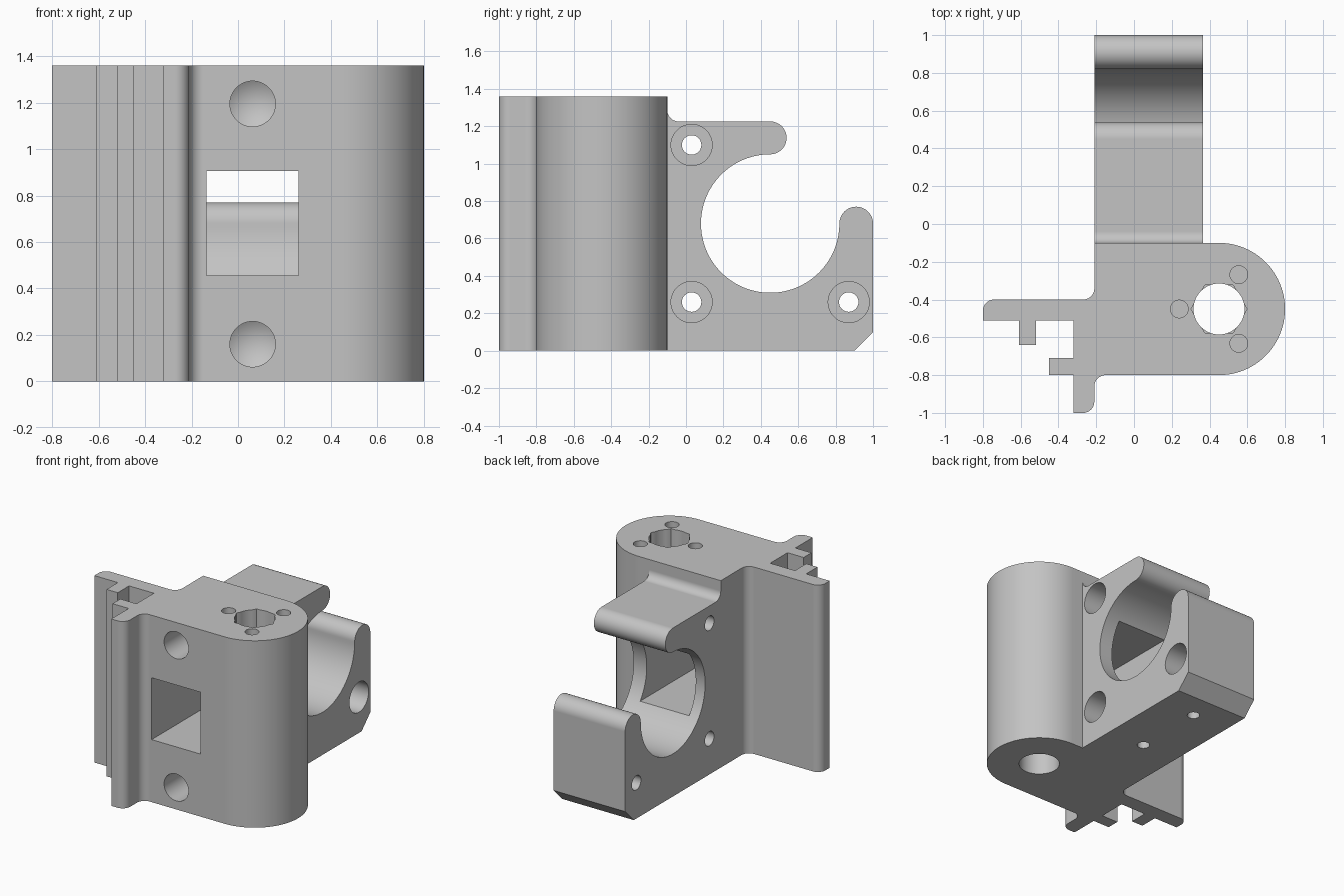
import bpy, bmesh
from math import cos, sin, radians, pi
from mathutils import Matrix, Vector

old = bpy.data.objects.get("Cube")
if old:
    bpy.data.objects.remove(old, do_unlink=True)

grey = bpy.data.materials.new("plain grey")
grey.use_nodes = True
COLOUR = (0.55, 0.55, 0.55, 1)
grey.diffuse_color = COLOUR
grey.node_tree.nodes["Principled BSDF"].inputs["Base Color"].default_value = COLOUR

HEIGHT = 1.36
LEFT, RIGHT = -0.21, 0.365      # bracket side planes


def arc(cx, cy, r, start, end, steps):
    """Points on an arc, angles in degrees."""
    angles = [radians(start + (end - start) * i / steps) for i in range(steps + 1)]
    return [(cx + r * cos(a), cy + r * sin(a)) for a in angles]


def make_object(name, bm):
    bmesh.ops.recalc_face_normals(bm, faces=bm.faces)
    mesh = bpy.data.meshes.new(name)
    bm.to_mesh(mesh)
    bm.free()
    obj = bpy.data.objects.new(name, mesh)
    bpy.context.collection.objects.link(obj)
    mesh.materials.append(grey)
    return obj


def extrude(name, points, place, vector):
    """Solid made by sweeping a closed profile along a vector."""
    bm = bmesh.new()
    face = bm.faces.new([bm.verts.new(place(a, b)) for a, b in points])
    swept = bmesh.ops.extrude_face_region(bm, geom=[face])
    verts = [v for v in swept["geom"] if isinstance(v, bmesh.types.BMVert)]
    bmesh.ops.translate(bm, verts=verts, vec=vector)
    return make_object(name, bm)


def combine(target, tool, operation):
    """Apply a boolean and remove the tool."""
    mod = target.modifiers.new(operation, 'BOOLEAN')
    mod.operation = operation
    mod.solver = 'EXACT'
    mod.object = tool
    bpy.context.view_layer.objects.active = target
    bpy.ops.object.modifier_apply(modifier=mod.name)
    bpy.data.objects.remove(tool, do_unlink=True)


def drill(target, mouth, direction, radius, depth, sides=48, tip=0):
    """Bore a round or many-sided hole from its mouth, with an optional conical end."""
    overshoot = 0.05
    bm = bmesh.new()
    bmesh.ops.create_cone(bm, cap_ends=True, segments=sides, radius1=radius,
                          radius2=radius, depth=depth + overshoot)
    bmesh.ops.translate(bm, verts=bm.verts, vec=(0, 0, (depth - overshoot) / 2))
    if tip:
        end = max(bm.faces, key=lambda f: f.calc_center_median().z)
        centre = bmesh.ops.poke(bm, faces=[end])["verts"]
        bmesh.ops.translate(bm, verts=centre, vec=(0, 0, tip))
    turn = Vector(direction).to_track_quat('Z', 'Y').to_matrix().to_4x4()
    if sides == 6:      # put corners of the nut pocket on the x axis
        turn = Matrix.Rotation(pi, 4, 'X') @ Matrix.Rotation(pi / 2, 4, 'Z')
    bmesh.ops.transform(bm, matrix=Matrix.Translation(mouth) @ turn, verts=bm.verts)
    combine(target, make_object("hole_cutter", bm), 'DIFFERENCE')


# Upright body: rounded nut housing with slotted rails on its side
body_profile = (
    [(LEFT, -0.1)]
    + arc(0.45, -0.45, 0.35, 90, -90, 48)
    + arc(-0.15, -0.86, 0.06, 90, 180, 10)
    + arc(-0.27, -0.94, 0.06, 0, -90, 10)
    + [(-0.32, -1), (-0.32, -0.8), (-0.45, -0.8), (-0.45, -0.71), (-0.32, -0.71),
       (-0.32, -0.51), (-0.52, -0.51), (-0.52, -0.64), (-0.61, -0.64),
       (-0.61, -0.51), (-0.8, -0.51)]
    + arc(-0.74, -0.46, 0.06, 180, 90, 10)
    + arc(-0.27, -0.34, 0.06, -90, 0, 10)
)
body = extrude("mounting_bracket", body_profile, lambda x, y: (x, y, 0), (0, 0, HEIGHT))

# Rear arm: open round cradle with two blunt lips
arm_profile = (
    [(-0.2, 0), (0.9, 0), (1, 0.1)]
    + arc(0.91, 0.68, 0.09, 0, 180, 24)
    + arc(0.45, 0.68, 0.37, 0, -270, 84)[1:]
    + arc(0.45, 1.138, 0.088, -90, 90, 24)[1:]
    + arc(-0.04, 1.286, 0.06, -90, -180, 10)
    + [(-0.2, 1.286)]
)
arm = extrude("cradle_arm", arm_profile, lambda y, z: (LEFT, y, z), (RIGHT - LEFT, 0, 0))
combine(body, arm, 'UNION')

# Rectangular window from the front into the cradle
window = extrude("window_cutter",
                 [(-0.135, 0.455), (0.26, 0.455), (0.26, 0.905), (-0.135, 0.905)],
                 lambda x, z: (x, -1.1, z), (0, 1.55, 0))
combine(body, window, 'DIFFERENCE')

# Side screw holes, counterbored
for y, z in ((0.03, 1.1), (0.03, 0.26), (0.87, 0.26)):
    drill(body, (RIGHT, y, z), (-1, 0, 0), 0.11, 0.4)
    drill(body, (RIGHT, y, z), (-1, 0, 0), 0.052, 0.7, 32)

# Front holes with conical ends
for z in (0.16, 1.195):
    drill(body, (0.063, -0.8, z), (0, 1, 0), 0.098, 0.35, tip=0.06)

# Vertical bore, nut pocket and the three screw holes around it
drill(body, (0.45, -0.45, 0), (0, 0, 1), 0.135, 1.5)
drill(body, (0.45, -0.45, HEIGHT), (0, 0, -1), 0.148, 0.35, 6)
for x, y in arc(0.45, -0.45, 0.21, 60, 300, 2):
    drill(body, (x, y, HEIGHT), (0, 0, -1), 0.047, 0.3, 32)

# Small blind holes under the arm
for y in (0.19, 0.71):
    drill(body, (0.077, y, 0), (0, 0, 1), 0.042, 0.2, 32)

# Smooth curves, crisp edges
bpy.ops.object.select_all(action='DESELECT')
body.select_set(True)
bpy.context.view_layer.objects.active = body
bpy.ops.object.shade_smooth_by_angle(angle=radians(30))
weighted = body.modifiers.new("even_normals", 'WEIGHTED_NORMAL')
weighted.keep_sharp = True
